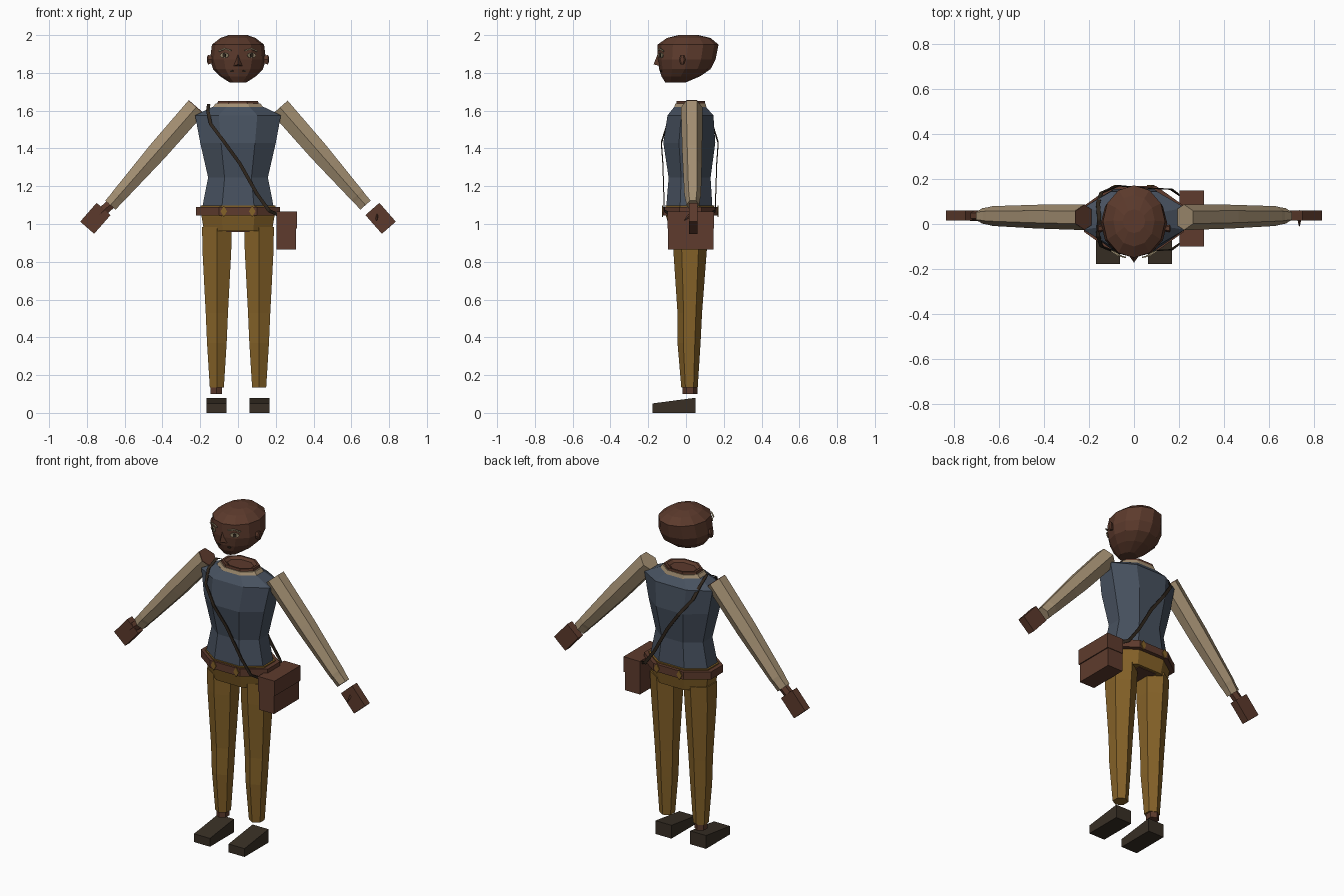
import bpy, bmesh, math
from mathutils import Vector

cube = bpy.data.objects.get("Cube")
if cube:
    bpy.data.objects.remove(cube, do_unlink=True)


def material(name, r, g, b):
    lin = [(c / 255 / 12.92) if c < 11 else ((c / 255 + 0.055) / 1.055) ** 2.4 for c in (r, g, b)]
    m = bpy.data.materials.new(name)
    m.use_nodes = True
    m.diffuse_color = (*lin, 1)
    m.node_tree.nodes["Principled BSDF"].inputs["Base Color"].default_value = (*lin, 1)
    return m


SKIN = material("brown skin", 92, 58, 44)
LEATHER = material("brown leather", 94, 59, 45)
VEST = material("slate blue cloth", 71, 81, 95)
LINEN = material("tan linen", 163, 143, 114)
PANTS = material("mustard cloth", 133, 98, 40)
SHOE = material("dark shoe leather", 56, 47, 37)
STRAP = material("dark strap", 46, 37, 28)
EYE = material("pale eye", 160, 145, 115)


def finish(name, bm, mat):
    bmesh.ops.recalc_face_normals(bm, faces=bm.faces)
    me = bpy.data.meshes.new(name)
    bm.to_mesh(me)
    bm.free()
    me.materials.append(mat)
    ob = bpy.data.objects.new(name, me)
    bpy.context.collection.objects.link(ob)
    return ob


def loft(name, rings, mat):
    """Skin a list of equal rings and cap both ends."""
    bm = bmesh.new()
    rows = [[bm.verts.new(p) for p in ring] for ring in rings]
    n = len(rows[0])
    for a, b in zip(rows, rows[1:]):
        for i in range(n):
            j = (i + 1) % n
            bm.faces.new((a[i], a[j], b[j], b[i]))
    bm.faces.new(rows[0])
    bm.faces.new(rows[-1])
    return finish(name, bm, mat)


def polygon(n):
    """Unit polygon with a corner facing the front."""
    return [(math.sin(2 * math.pi * i / n), -math.cos(2 * math.pi * i / n)) for i in range(n)]


BODY = [(.45, -1), (1, -.4), (1, .4), (.45, 1), (-.45, 1), (-1, .4), (-1, -.4), (-.45, -1)]


def stack(name, shape, levels, mat, x=0):
    """Levels are (z, half width, front y, back y)."""
    return loft(name, [[(x + u * rx, (y0 + y1) / 2 + v * (y1 - y0) / 2, z) for u, v in shape]
                       for z, rx, y0, y1 in levels], mat)


def limb(name, shape, stations, mat, across):
    """Stations are (centre, half width along across, half depth along y)."""
    return loft(name, [[Vector(c) + across * (u * w) + Vector((0, v * d, 0)) for u, v in shape]
                       for c, w, d in stations], mat)


def box(name, x, y, z, mat):
    return stack(name, [(-1, -1), (1, -1), (1, 1), (-1, 1)],
                 [(z[0], (x[1] - x[0]) / 2, *y), (z[1], (x[1] - x[0]) / 2, *y)], mat, (x[0] + x[1]) / 2)


def ribbon(name, points, width, normal, mat, thick=.005):
    """Flat band along a path, facing the given direction."""
    pts = [Vector(p) for p in points]
    nrm = Vector(normal).normalized()
    rings = []
    for i, p in enumerate(pts):
        t = pts[min(i + 1, len(pts) - 1)] - pts[max(i - 1, 0)]
        side = t.cross(nrm).normalized() * width / 2
        rings.append([p - side, p + side, p + side + nrm * thick, p - side + nrm * thick])
    return loft(name, rings, mat)


def disc(name, centre, normal, w, h, mat, n=8):
    """Thin oval plate."""
    nrm = Vector(normal).normalized()
    side = nrm.cross(Vector((0, 0, 1))).normalized()
    up = Vector((0, 0, 1))
    return loft(name, [[Vector(centre) + nrm * k + side * (u * w) + up * (v * h) for u, v in polygon(n)]
                       for k in (-.003, .003)], mat)


# Head
stack("head", polygon(12), [
    (1.75, .045, -.11, 0), (1.782, .095, -.13, .075), (1.82, .132, -.142, .13), (1.87, .148, -.15, .156),
    (1.95, .138, -.15, .172), (1.985, .092, -.10, .13), (2.0, .05, -.04, .065)], SKIN)

# Nose
bm = bmesh.new()
bridge, tip, left, right = [bm.verts.new(p) for p in
                            ((0, -.15, 1.9), (0, -.172, 1.845), (.024, -.138, 1.836), (-.024, -.138, 1.836))]
for tri in ((bridge, tip, left), (bridge, right, tip), (tip, right, left), (bridge, left, right)):
    bm.faces.new(tri)
finish("nose", bm, SKIN)

# Ears, eyes, brows and mouth corners
for s, side in ((1, "left"), (-1, "right")):
    ear = [(v * .018, u * .03) for u, v in polygon(6)]
    loft(side + "_ear", [[(s * x, -.02 + a * k, 1.87 + b * k) for a, b in ear]
                         for x, k in ((.135, .7), (.158, 1), (.163, .6))], SKIN)
    out = Vector((s * .5, -.87, 0))
    eye = Vector((s * .07, -.131, 1.893))
    disc(side + "_eye", eye + out * .003, out, .026, .014, EYE)
    disc(side + "_iris", eye + out * .006, out, .011, .012, STRAP, 6)
    ribbon(side + "_brow", [(s * .035, -.146, 1.918), (s * .07, -.137, 1.928), (s * .1, -.116, 1.915)],
           .007, out, EYE, .006)
    disc(side + "_mouth_corner", (s * .034, -.133, 1.81), (s * .26, -.95, -.15), .01, .005, STRAP, 6)

# Torso
stack("vest", BODY, [
    (1.085, .19, -.105, .14), (1.245, .158, -.092, .13), (1.43, .2, -.12, .155),
    (1.575, .227, -.098, .145), (1.62, .135, -.062, .105)], VEST)
stack("collar", BODY, [(1.61, .14, -.066, .11), (1.638, .118, -.056, .103)], LINEN)
stack("neck", BODY, [(1.61, .115, -.055, .1), (1.652, .106, -.05, .1), (1.652, .092, -.04, .09),
                     (1.64, .075, -.025, .075)], SKIN)

# Hips, belt and belt loops
stack("hips", BODY, [(.962, .18, -.085, .13), (1.04, .193, -.105, .145), (1.097, .198, -.11, .15)], PANTS)
box("crotch_underside", (-.06, .06), (-.07, .115), (.958, .964), SKIN)
stack("belt", BODY, [(1.045, .222, -.122, .168), (1.09, .222, -.122, .168)], LEATHER)
for s, side in ((1, "left"), (-1, "right")):
    for y, face in ((-.124, "front"), (.17, "back")):
        disc(f"{side}_{face}_belt_loop", (s * .075, y, 1.067), (0, y, 0), .017, .03, PANTS, 4)

# Legs and shoes
for s, side in ((1, "left"), (-1, "right")):
    stack(side + "_trouser_leg", polygon(6), [
        (.135, .043, -.025, .062), (.37, .06, -.045, .077), (.53, .068, -.045, .085),
        (.86, .088, -.067, .11), (.985, .09, -.072, .12)], PANTS, s * .112)
    shoe = [[(s * .115 + k * .053, y, z) for y, z in ((-.178, 0), (.05, 0), (.05, .08), (-.178, .05))]
            for k in (-1, 1)]
    loft(side + "_shoe", shoe, SHOE)
stack("right_ankle", polygon(6), [(.1, .035, -.018, .06), (.2, .035, -.018, .06)], SKIN, -.115)

# Arms and hands
SQUARE = [(-1, -1), (1, -1), (1, 1), (-1, 1)]
for s, side in ((1, "left"), (-1, "right")):
    along = Vector((s * .66, 0, -.751))
    across = Vector((.751, 0, s * .66))
    start, end = Vector((s * .222, .03, 1.617)), Vector((s * .675, .036, 1.1))
    at = lambda k: start.lerp(end, k)
    limb(side + "_sleeve", polygon(6), [
        (start, .063, .057), (at(.45), .06, .053), (at(.6), .055, .05), (at(.9), .045, .044),
        (at(.93), .043, .04), (end, .042, .034)], LINEN, across)
    palm = Vector((s * .755, .038, 1.03))
    limb(side + "_hand", SQUARE, [(palm - along * .066, .049, .023), (palm + along * .066, .049, .023)],
         SKIN, across)
    if s < 0:
        limb("right_wrist", polygon(6), [(at(.95), .03, .026), (palm, .03, .022)], SKIN, across)
        limb("right_shoulder_end", polygon(6), [(start - along * .004, .062, .056), (start, .062, .056)],
             SKIN, across)
    else:
        limb("left_thumb", polygon(4), [(palm - along * .03, .016, .026),
                                        (palm + Vector((-.02, -.045, -.01)), .004, .004)], SKIN, across)

# Shoulder bag
box("bag", (.205, .306), (-.095, .145), (.865, 1.062), LEATHER)
box("bag_flap", (.203, .312), (-.099, .149), (.975, 1.066), LEATHER)

# Strap across chest and back
front = [(-.155, .02, 1.635), (-.16, -.05, 1.6), (-.145, -.097, 1.53), (-.07, -.128, 1.43),
         (.01, -.12, 1.32), (.1, -.115, 1.16), (.165, -.112, 1.07), (.21, -.08, 1.05)]
ribbon("front_strap", front, .018, (0, -1, 0), STRAP)
ribbon("back_strap", [(x, .04 - y, z) for x, y, z in front], .018, (0, 1, 0), STRAP)
